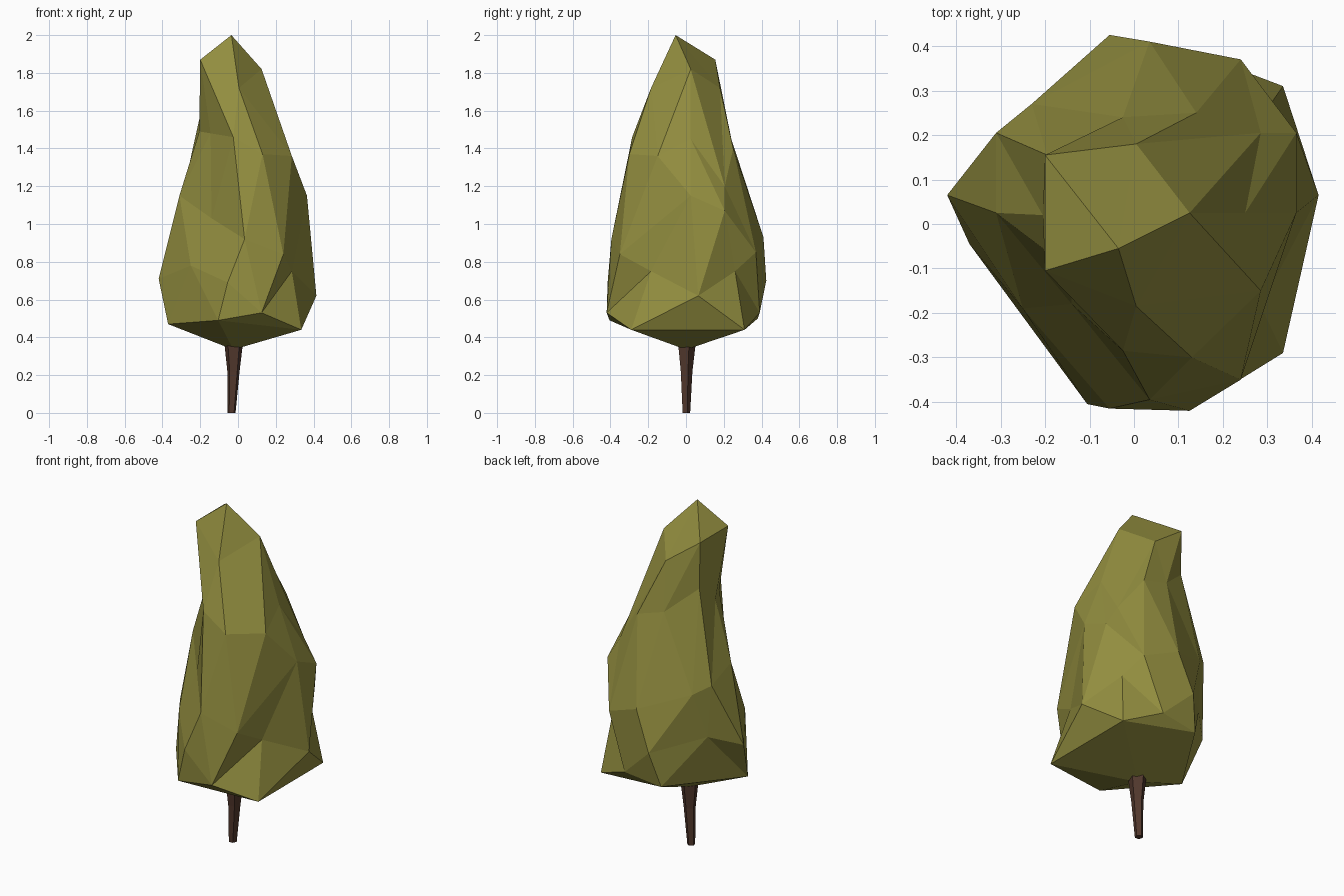
import bpy, bmesh, math
from mathutils import Vector

if "Cube" in bpy.data.objects:
    bpy.data.objects.remove(bpy.data.objects["Cube"])


def add_object(name, bm, color):
    bmesh.ops.recalc_face_normals(bm, faces=bm.faces)
    mesh = bpy.data.meshes.new(name)
    bm.to_mesh(mesh)
    bm.free()
    mat = bpy.data.materials.new(name + "_color")
    mat.diffuse_color = (*color, 1)
    mat.use_nodes = True
    mat.node_tree.nodes["Principled BSDF"].inputs["Base Color"].default_value = mat.diffuse_color
    mesh.materials.append(mat)
    ob = bpy.data.objects.new(name, mesh)
    bpy.context.collection.objects.link(ob)
    return ob


# Foliage: displaced icosphere, one list per level, counter-clockwise from +x
tip = [(-.035, -.055, 2)]
crown = [(.125, .025, 1.82), (.005, .18, 1.72), (-.2, .155, 1.87),
         (-.2, -.105, 1.87), (.005, -.185, 1.72)]
upper = [(.25, .025, 1.45), (.285, .205, 1.2), (.14, .25, 1.4), (-.025, .24, 1.45),
         (-.195, .155, 1.6), (-.205, .02, 1.49), (-.145, -.1, 1.48),
         (-.025, -.285, 1.46), (.13, -.3, 1.37), (.285, -.15, 1.36)]
middle = [(.365, .205, 1.07), (.24, .37, .85), (.035, .41, .93), (-.23, .27, 1.03),
          (-.31, .205, 1.08), (-.31, .025, 1.15), (-.14, -.18, 1.03),
          (.035, -.395, .92), (.24, -.35, .84), (.365, .025, 1.15)]
lower = [(.415, .065, .62), (.3, .26, .75), (.125, .39, .53), (-.055, .425, .7),
         (-.28, .2, .77), (-.42, .065, .71), (-.25, -.19, .78),
         (-.055, -.415, .69), (.125, -.42, .53), (.285, -.185, .75)]
base = [(.335, .31, .44), (-.105, .38, .5), (-.37, -.045, .47),
        (-.105, -.405, .49), (.335, -.29, .44)]
bottom = [(-.025, 0, .335)]

bm = bmesh.new()
bmesh.ops.create_icosphere(bm, subdivisions=2, radius=1)
bands = [(.95, tip), (.7, crown), (.3, upper), (-.3, middle),
         (-.7, lower), (-.95, base), (-2, bottom)]
verts = list(bm.verts)
top = 2
moves = []
for low, points in bands:
    ring = [v for v in verts if low < v.co.z <= top]
    ring.sort(key=lambda v: (math.atan2(v.co.y, v.co.x) + .1) % math.tau)
    moves += zip(ring, points)
    top = low
for v, p in moves:
    v.co = Vector(p)
add_object("foliage", bm, (.29, .27, .05))

# Tapered five-sided trunk
bm = bmesh.new()
rings = []
for x, z, r in [(-.034, 0, .022), (-.024, .22, .034), (-.023, .38, .053)]:
    rings.append([bm.verts.new((x + r * math.cos(a), r * math.sin(a), z))
                  for a in (math.tau * (i / 5 + .25) for i in range(5))])
for lo, hi in zip(rings, rings[1:]):
    for i in range(5):
        j = (i + 1) % 5
        bm.faces.new((lo[i], lo[j], hi[j], hi[i]))
bm.faces.new(rings[0][::-1])
bm.faces.new(rings[-1])
add_object("trunk", bm, (.085, .04, .026))
